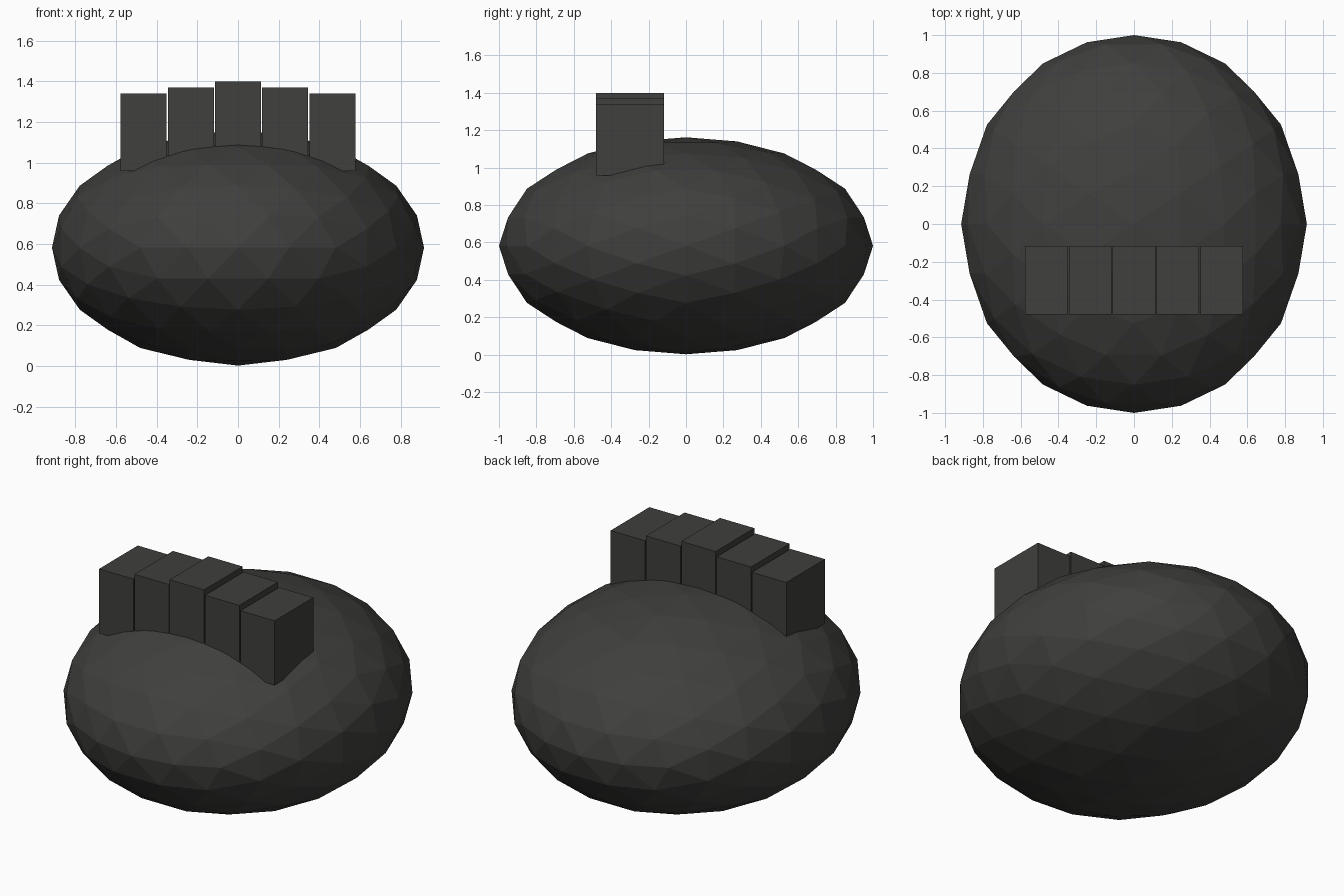
import bpy, bmesh, math
from mathutils import Vector

if "Cube" in bpy.data.objects:
    bpy.data.objects.remove(bpy.data.objects["Cube"])

dark = bpy.data.materials.new("dark_grey")
dark.diffuse_color = (0.05, 0.05, 0.047, 1)
dark.use_nodes = True
dark.node_tree.nodes["Principled BSDF"].inputs["Base Color"].default_value = dark.diffuse_color


def add_object(name, bm):
    mesh = bpy.data.meshes.new(name)
    bmesh.ops.recalc_face_normals(bm, faces=bm.faces)
    bm.to_mesh(mesh)
    bm.free()
    mesh.materials.append(dark)
    obj = bpy.data.objects.new(name, mesh)
    bpy.context.collection.objects.link(obj)
    return obj


# Body: axis-aligned icosahedron, split twice onto the sphere, then squashed
PHI = (1 + math.sqrt(5)) / 2
bm = bmesh.new()
for a in (-1, 1):
    for b in (-PHI, PHI):
        for co in ((0, a, b), (a, b, 0), (b, 0, a)):
            bm.verts.new(Vector(co).normalized())
bmesh.ops.convex_hull(bm, input=bm.verts)
for _ in range(2):
    bmesh.ops.subdivide_edges(bm, edges=bm.edges[:], cuts=1, use_grid_fill=True)
    for v in bm.verts:
        v.co.normalize()
for v in bm.verts:
    v.co = (v.co.x * 0.915, v.co.y, v.co.z * 0.58 + 0.582)
add_object("body", bm)

# Row of blocks: tallest in the middle, stepping down to each side
PITCH, WIDTH, BOTTOM = 0.232, 0.226, 0.958
Y_FRONT, Y_BACK = -0.48, -0.117
for i in range(-2, 3):
    top = 1.40 - 0.03 * abs(i)
    bm = bmesh.new()
    bmesh.ops.create_cube(bm, size=1)
    bmesh.ops.scale(bm, verts=bm.verts, vec=(WIDTH, Y_BACK - Y_FRONT, top - BOTTOM))
    obj = add_object(f"block_{i + 3}", bm)
    obj.location = (i * PITCH, (Y_FRONT + Y_BACK) / 2, (top + BOTTOM) / 2)
